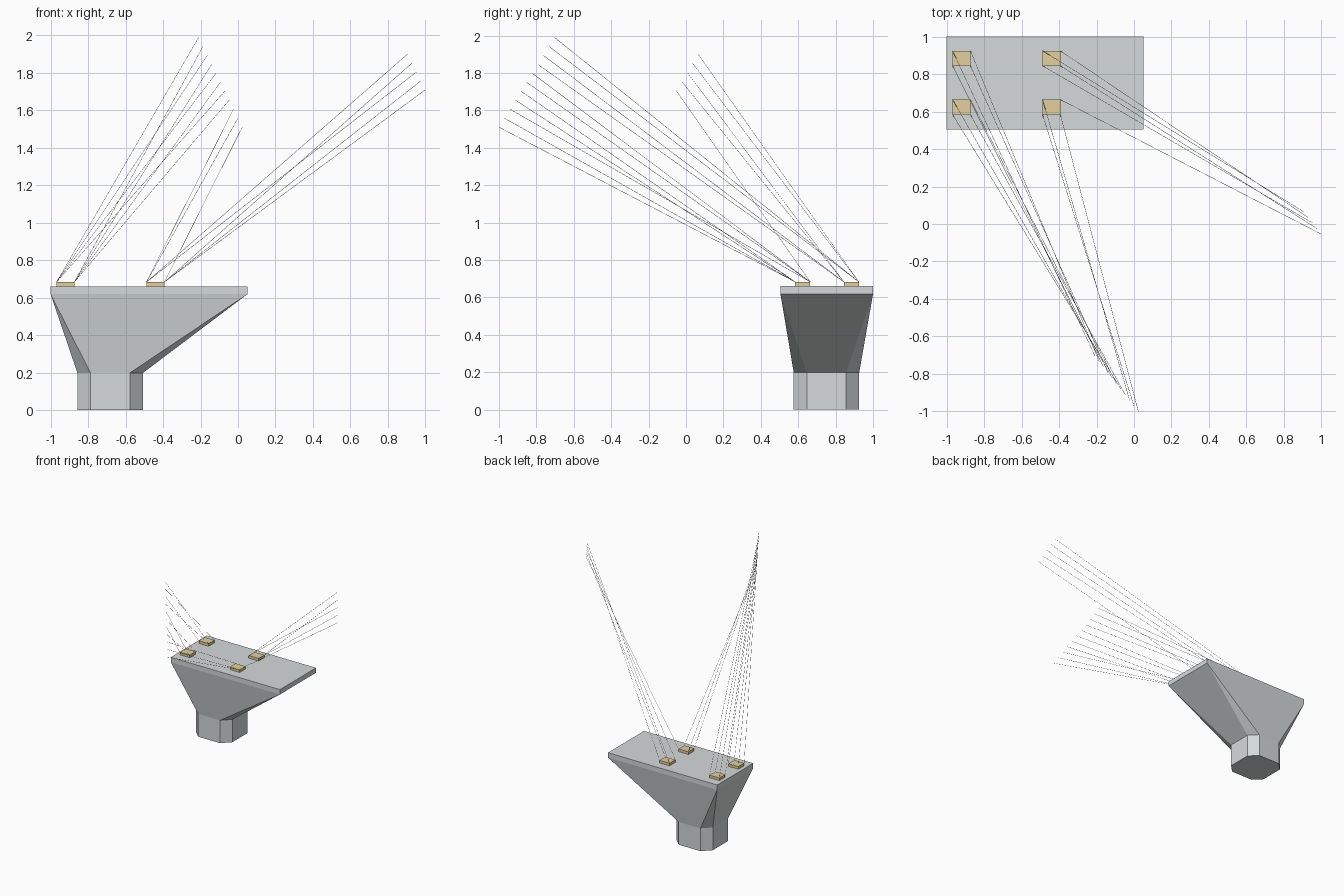
import bpy, bmesh
from mathutils import Vector

if "Cube" in bpy.data.objects:
    bpy.data.objects.remove(bpy.data.objects["Cube"])


def material(name, rgb):
    m = bpy.data.materials.new(name)
    m.diffuse_color = (*rgb, 1)
    m.use_nodes = True
    m.node_tree.nodes["Principled BSDF"].inputs["Base Color"].default_value = m.diffuse_color
    return m


CONCRETE = material("concrete grey", (0.665, 0.70, 0.70))
TAN = material("bearing tan", (0.78, 0.63, 0.34))
STEEL = material("wire steel", (0.40, 0.41, 0.42))


def finish(name, bm, mat):
    bmesh.ops.recalc_face_normals(bm, faces=bm.faces[:])
    mesh = bpy.data.meshes.new(name)
    bm.to_mesh(mesh)
    bm.free()
    mesh.materials.append(mat)
    ob = bpy.data.objects.new(name, mesh)
    bpy.context.collection.objects.link(ob)
    return ob


def hull(name, points, mat):
    """Convex solid around the points, with flat faces merged."""
    bm = bmesh.new()
    for p in points:
        bm.verts.new(p)
    bmesh.ops.convex_hull(bm, input=bm.verts[:])
    bmesh.ops.dissolve_limit(bm, angle_limit=0.01, verts=bm.verts[:], edges=bm.edges[:])
    return finish(name, bm, mat)


def rect(x0, x1, y0, y1, z):
    return [(x, y, z) for x in (x0, x1) for y in (y0, y1)]


def octagon(z):
    cx, cy, r, c = -0.682, 0.751, 0.175, 0.105
    return [(cx + a * s, cy + b * t, z) for a, b in ((r, c), (c, r))
            for s in (-1, 1) for t in (-1, 1)]


# Pier: octagonal column, flared head, rectangular cap
CAP = (-1.0, 0.05, 0.505, 1.0)
hull("column", octagon(0) + octagon(0.198), CONCRETE)
hull("flared_head", octagon(0.198) + rect(*CAP, 0.618), CONCRETE)
hull("cap_slab", rect(*CAP, 0.618) + rect(*CAP, 0.66), CONCRETE)

# Bearing pads on the cap
PAD_X, PAD_Y, PAD_TOP = (-0.968, -0.488), (0.584, 0.844), 0.683
for x in PAD_X:
    for y in PAD_Y:
        box = (x, x + 0.095, y, y + 0.08)
        hull("bearing_pad", rect(*box, 0.66) + rect(*box, PAD_TOP), TAN)

# Fine wires from the pad corners; far ends lie on two evenly stepped rows
bm = bmesh.new()


def wire(a, b, r=0.001):
    a, b = Vector(a), Vector(b)
    d = b - a
    rot = d.to_track_quat('Z', 'Y').to_matrix().to_4x4()
    rot.translation = (a + b) / 2
    bmesh.ops.create_cone(bm, segments=4, radius1=r, radius2=r,
                          depth=d.length, cap_ends=True, matrix=rot)


def pad_corners(x, y):
    return [(x + dx, y + dy) for dy in (0.08, 0) for dx in (0, 0.095)]


(xl, xr), (yf, yb) = PAD_X, PAD_Y
front_right = pad_corners(xr, yf)
long_row = pad_corners(xl, yb) + pad_corners(xl, yf) + [front_right[i] for i in (0, 2, 3)]
short_row = pad_corners(xr, yb) + [front_right[1]]
step = Vector((0.0232, -0.0297, -0.048))
for row, end in ((long_row, Vector((-0.209, -0.703, 1.99))),
                 (short_row, Vector((0.906, 0.065, 1.90)))):
    for i, (x, y) in enumerate(row):
        wire((x, y, PAD_TOP), end + step * i)
finish("wires", bm, STEEL)
